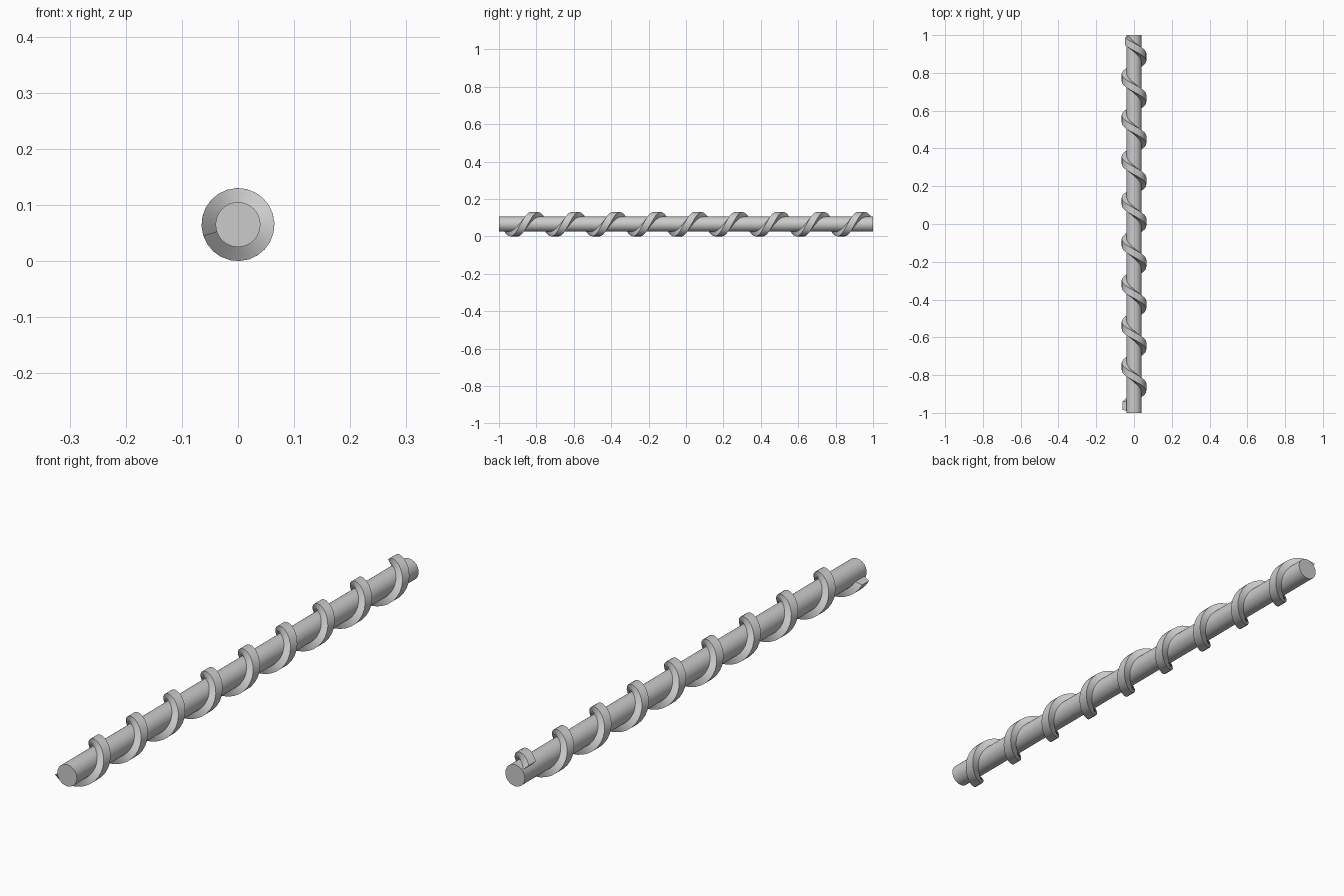
import bpy, bmesh, math

if "Cube" in bpy.data.objects:
    bpy.data.objects.remove(bpy.data.objects["Cube"])

ROD_R, OUT_R, ZC = 0.04, 0.065, 0.065
PITCH, SEG = 0.2185, 24
START_ANGLE, START_Y, TURNS = math.radians(198), -0.963, 8.83

def finish(name, bm):
    bmesh.ops.recalc_face_normals(bm, faces=bm.faces)
    mesh = bpy.data.meshes.new(name)
    bm.to_mesh(mesh)
    bm.free()
    obj = bpy.data.objects.new(name, mesh)
    bpy.context.collection.objects.link(obj)
    return obj

# central rod along y
bpy.ops.mesh.primitive_cylinder_add(vertices=32, radius=ROD_R, depth=2,
                                    location=(0, 0, ZC), rotation=(math.pi / 2, 0, 0))
bpy.context.object.name = "rod"

# spiral flight: trapezoid section (radius, offset along y) swept round the rod
profile = [(ROD_R - 0.004, -0.028), (OUT_R, -0.02), (OUT_R, 0.02), (ROD_R - 0.004, 0.028)]
bm = bmesh.new()
rings = []
steps = round(TURNS * SEG)
for i in range(steps + 1):
    t = TURNS * i / steps
    a = START_ANGLE + t * math.tau
    y = START_Y + t * PITCH
    rings.append([bm.verts.new((r * math.cos(a), y + dy, ZC + r * math.sin(a)))
                  for r, dy in profile])
for p, q in zip(rings, rings[1:]):
    for j in range(4):
        k = (j + 1) % 4
        bm.faces.new((p[j], p[k], q[k], q[j]))
bm.faces.new(rings[0])
bm.faces.new(rings[-1])
finish("spiral_flight", bm)

# smooth shading on both parts
for obj in bpy.data.objects:
    obj.select_set(True)
    bpy.context.view_layer.objects.active = obj
bpy.ops.object.shade_smooth_by_angle(angle=math.radians(30))
